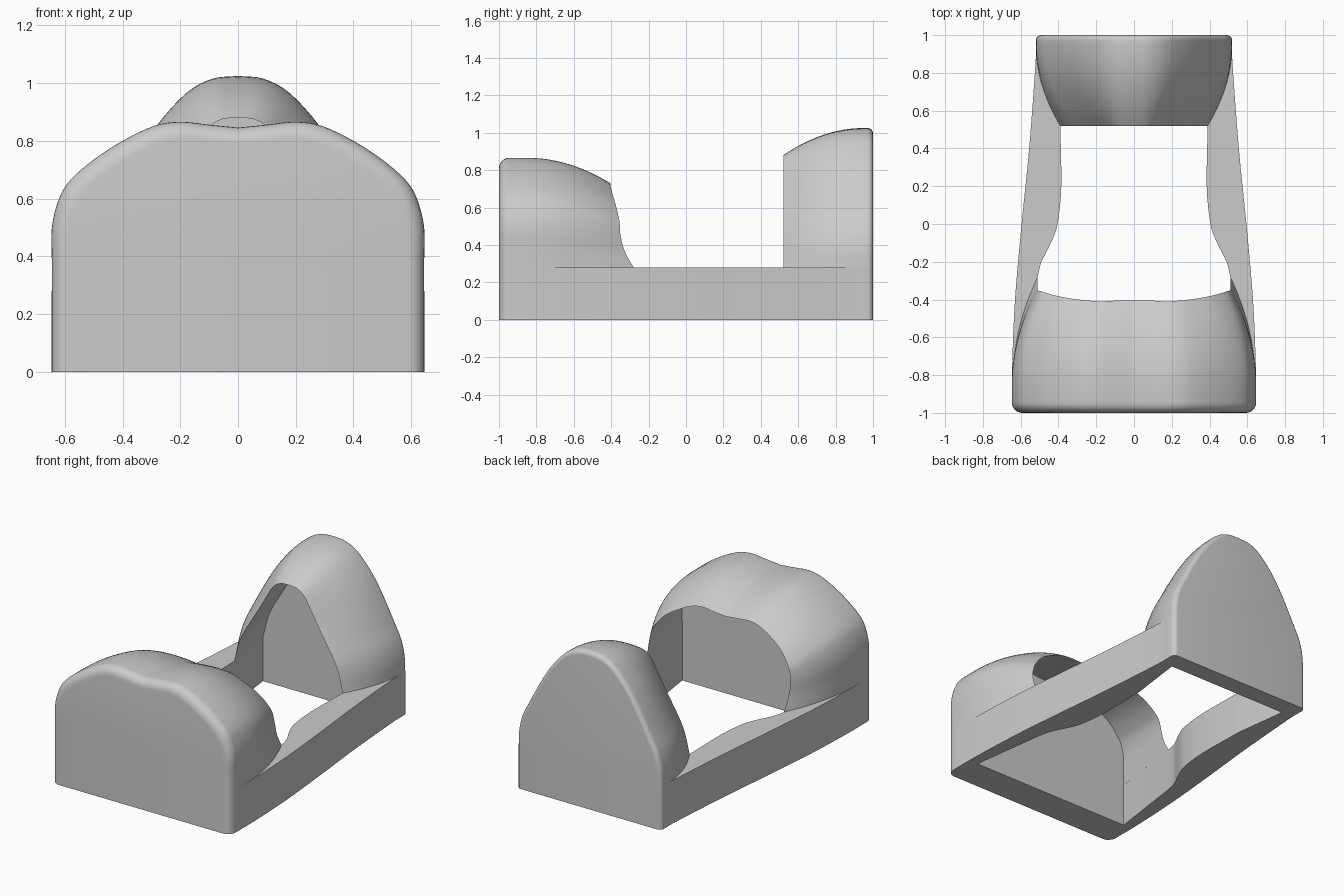
import bpy
import bmesh
import math
from mathutils import Vector

cube = bpy.data.objects.get("Cube")
if cube:
    bpy.data.objects.remove(cube, do_unlink=True)

RAIL_TOP = 0.28
FRONT_RADIUS = 0.055
BACK_RADIUS = 0.03

grey = bpy.data.materials.new("plain_grey")
grey.use_nodes = True
grey.diffuse_color = (0.6, 0.6, 0.6, 1)
grey.node_tree.nodes["Principled BSDF"].inputs["Base Color"].default_value = (0.6, 0.6, 0.6, 1)


def smooth_path(points, steps=4):
    """Resample control points with a Catmull-Rom curve."""
    pts = [Vector(p) for p in points]
    pts = [2 * pts[0] - pts[1]] + pts + [2 * pts[-1] - pts[-2]]
    path = []
    for a, b, c, d in zip(pts, pts[1:], pts[2:], pts[3:]):
        for i in range(steps):
            t = i / steps
            path.append(0.5 * (2 * b + (c - a) * t + (2 * a - 5 * b + 4 * c - d) * t ** 2
                               + (3 * b - a - 3 * c + d) * t ** 3))
    return path + [pts[-2]]


def finish(obj, angle):
    obj.data.materials.clear()
    obj.data.materials.append(grey)
    bpy.ops.object.select_all(action='DESELECT')
    obj.select_set(True)
    bpy.context.view_layer.objects.active = obj
    bpy.ops.object.shade_smooth_by_angle(angle=math.radians(angle))


def mirrored(half):
    """Extend a half section that ends on x = 0 to the other side."""
    return half + [Vector((-p.x, p.y, p.z)) for p in reversed(half[:-1])]


def make_hood(name, full, opening, end_y, blend_y, wall_y, radius, widen):
    """Loft a shell: rounded closed end, tapering skin, sharp lip, inner cavity."""
    full = smooth_path([(x, 0, z) for x, z in full])
    opening = smooth_path(opening)
    width = full[0].x
    height = full[-1].z - RAIL_TOP
    inward = 1 if end_y < 0 else -1
    rings = []

    # rounded closed end
    for i in range(7):
        a = math.radians(15 * i)
        inset = radius * (1 - math.sin(a))
        y = end_y + inward * radius * (1 - math.cos(a))
        rings.append([Vector((p.x * (1 - inset / width), y,
                              RAIL_TOP + (p.z - RAIL_TOP) * (1 - inset / height)))
                      for p in full])
    # outer skin
    for i in range(13):
        s = i / 12
        ring = []
        for p, q in zip(full, opening):
            v = p.lerp(q, s * s)
            v.y = blend_y + (q.y - blend_y) * s
            ring.append(v)
        rings.append(ring)
    # cavity, from the lip back to the end wall
    for i in range(1, 7):
        s = i / 6
        k = 1 + s * widen
        rings.append([Vector((q.x * k, q.y + (wall_y - q.y) * s,
                              RAIL_TOP + (q.z - RAIL_TOP) * k)) for q in opening])

    bm = bmesh.new()
    loops = [[bm.verts.new(v) for v in mirrored(r)] for r in rings]
    for a, b in zip(loops, loops[1:]):
        for i in range(len(a) - 1):
            bm.faces.new((a[i], a[i + 1], b[i + 1], b[i]))
    bm.faces.new(loops[0])
    bm.faces.new(loops[-1])
    bmesh.ops.recalc_face_normals(bm, faces=bm.faces)
    # the flat end must face outwards
    bm.normal_update()
    cap = min(bm.faces, key=lambda f: inward * f.calc_center_median().y)
    if cap.normal.y * inward > 0:
        bmesh.ops.reverse_faces(bm, faces=bm.faces)
    mesh = bpy.data.meshes.new(name)
    bm.to_mesh(mesh)
    bm.free()
    obj = bpy.data.objects.new(name, mesh)
    bpy.context.collection.objects.link(obj)
    finish(obj, 40)


# base frame: outer outline with rounded corners and an inner hole
def corner(x, y, radius, start):
    return [Vector((x + radius * math.cos(math.radians(start + 15 * i)),
                    y + radius * math.sin(math.radians(start + 15 * i)))) for i in range(7)]


front_corner = corner(0.645 - FRONT_RADIUS, FRONT_RADIUS - 1, FRONT_RADIUS, -90)
back_corner = corner(0.52 - BACK_RADIUS, 1 - BACK_RADIUS, BACK_RADIUS, 0)
outer_side = smooth_path([(0.645, -0.9), (0.645, -0.75), (0.63, -0.4), (0.595, 0),
                          (0.555, 0.4), (0.522, 0.84), (0.52, 0.94)])
inner_side = smooth_path([(0.51, -0.28), (0.49, -0.2), (0.44, -0.1), (0.405, 0),
                          (0.385, 0.2), (0.39, 0.52)])
outer = front_corner + outer_side + back_corner
inner = [Vector((0.58, -0.79))] + inner_side + [Vector((0.437, 0.88))]

outline = bpy.data.curves.new("base_frame", 'CURVE')
outline.dimensions = '2D'
outline.fill_mode = 'BOTH'
outline.extrude = RAIL_TOP / 2
for half in (outer, inner):
    loop = half + [Vector((-p.x, p.y)) for p in reversed(half)]
    spline = outline.splines.new('POLY')
    spline.points.add(len(loop) - 1)
    for point, p in zip(spline.points, loop):
        point.co = (p.x, p.y, 0, 1)
    spline.use_cyclic_u = True
frame = bpy.data.objects.new("base_frame", outline)
frame.location.z = RAIL_TOP / 2
bpy.context.collection.objects.link(frame)
bpy.ops.object.select_all(action='DESELECT')
frame.select_set(True)
bpy.context.view_layer.objects.active = frame
bpy.ops.object.convert(target='MESH')
frame = bpy.context.view_layer.objects.active
bm = bmesh.new()
bm.from_mesh(frame.data)
bmesh.ops.remove_doubles(bm, verts=bm.verts, dist=0.0001)
bmesh.ops.recalc_face_normals(bm, faces=bm.faces)
bm.to_mesh(frame.data)
bm.free()
finish(frame, 40)

# wide front hood with a shallow dip along its crown
make_hood("front_hood",
          [(0.645, 0.28), (0.645, 0.38), (0.645, 0.5), (0.62, 0.6), (0.58, 0.665),
           (0.5, 0.735), (0.4, 0.8), (0.29, 0.852), (0.2, 0.866), (0.1, 0.856), (0, 0.846)],
          [(0.51, -0.28, 0.28), (0.51, -0.325, 0.36), (0.51, -0.35, 0.45),
           (0.495, -0.355, 0.52), (0.465, -0.365, 0.57), (0.41, -0.38, 0.63),
           (0.33, -0.395, 0.68), (0.245, -0.405, 0.72), (0.17, -0.41, 0.733),
           (0.085, -0.405, 0.728), (0, -0.405, 0.72)],
          -1, -0.85, -0.79, FRONT_RADIUS, 0.137)

# tall narrow back hood
BACK_LIP = 0.52
make_hood("back_hood",
          [(0.52, 0.28), (0.515, 0.38), (0.49, 0.48), (0.44, 0.58), (0.36, 0.73),
           (0.28, 0.855), (0.18, 0.965), (0.09, 1.015), (0, 1.025)],
          [(x, BACK_LIP, z) for x, z in
           [(0.39, 0.28), (0.36, 0.4), (0.33, 0.47), (0.29, 0.54), (0.22, 0.655),
            (0.15, 0.775), (0.105, 0.845), (0.055, 0.875), (0, 0.88)]],
          1, 0.95, 0.88, BACK_RADIUS, 0.12)
